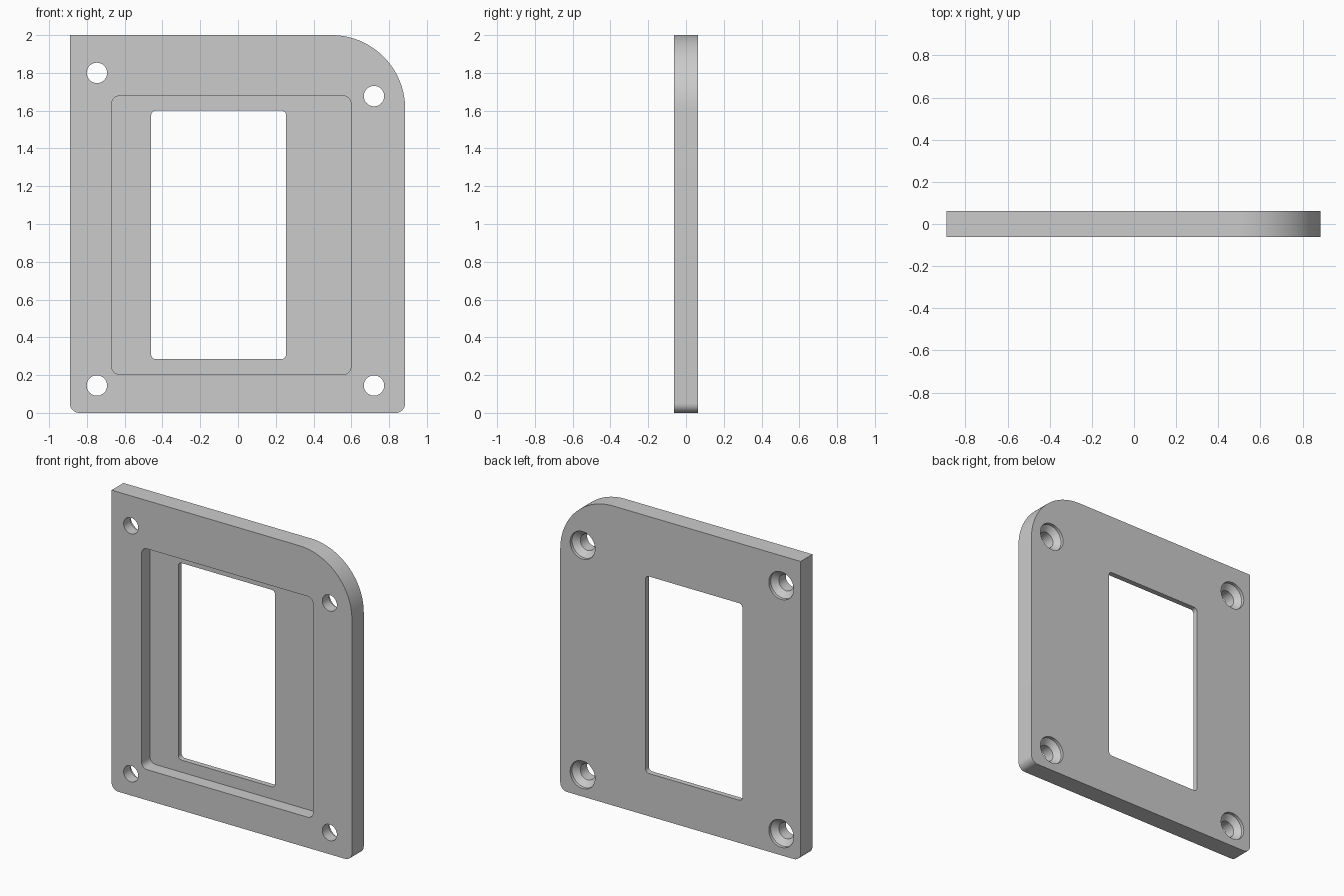
import bpy
import bmesh
from math import sin, cos, pi

if "Cube" in bpy.data.objects:
    bpy.data.objects.remove(bpy.data.objects["Cube"])

FRONT, BACK = -0.0625, 0.0625


def make_material(name, value):
    mat = bpy.data.materials.new(name)
    mat.use_nodes = True
    colour = (value, value, value, 1)
    mat.diffuse_color = colour
    mat.node_tree.nodes["Principled BSDF"].inputs["Base Color"].default_value = colour
    return mat


grey = make_material("plain grey", 0.6)


def make_object(name, bm):
    bmesh.ops.recalc_face_normals(bm, faces=bm.faces)
    mesh = bpy.data.meshes.new(name)
    bm.to_mesh(mesh)
    bm.free()
    mesh.materials.append(grey)
    obj = bpy.data.objects.new(name, mesh)
    bpy.context.collection.objects.link(obj)
    return obj


def rounded_slab(name, x0, x1, z0, z1, radii, y0, y1):
    """Upright slab; radii run bottom right, bottom left, top left, top right."""
    corners = [(x0, z0, 1, 1), (x1, z0, -1, 1), (x1, z1, -1, -1), (x0, z1, 1, -1)]
    outline = []
    for i, ((x, z, sx, sz), r) in enumerate(zip(corners, radii)):
        steps = 0 if r == 0 else (32 if r > 0.2 else 10)
        for k in range(steps + 1):
            a = pi + i * pi / 2 + (k / steps if steps else 0) * pi / 2
            outline.append((x + r * (sx + cos(a)), z + r * (sz + sin(a))))
    bm = bmesh.new()
    face = bm.faces.new([bm.verts.new((x, y0, z)) for x, z in outline])
    swept = bmesh.ops.extrude_face_region(bm, geom=[face])["geom"]
    verts = [g for g in swept if isinstance(g, bmesh.types.BMVert)]
    bmesh.ops.translate(bm, verts=verts, vec=(0, y1 - y0, 0))
    return make_object(name, bm)


def lathe_cutter(name, x, z, profile, sides=40):
    """Stack of rings (radius, y) joined into a closed solid along y."""
    bm = bmesh.new()
    rings = []
    for r, y in profile:
        angles = [2 * pi * k / sides for k in range(sides)]
        rings.append([bm.verts.new((x + r * cos(a), y, z + r * sin(a))) for a in angles])
    for lower, upper in zip(rings, rings[1:]):
        for k in range(sides):
            n = (k + 1) % sides
            bm.faces.new((lower[k], lower[n], upper[n], upper[k]))
    bm.faces.new(rings[0])
    bm.faces.new(rings[-1])
    return make_object(name, bm)


# Main plate with one large rounded corner
plate = rounded_slab("cover_plate", -0.89, 0.885, 0, 2, (0.05, 0.05, 0.39, 0), FRONT, BACK)

# Shallow front pocket and the window through its floor
cutters = [
    rounded_slab("pocket_cutter", -0.668, 0.598, 0.204, 1.678, [0.04] * 4, FRONT - 0.1, 0.027),
    rounded_slab("window_cutter", -0.46, 0.255, 0.285, 1.6, [0.025] * 4, -0.2, 0.2),
]

# Screw holes, sunk from the back
screw_profile = [(0.054, -0.2), (0.054, 0.01), (0.092, 0.042), (0.092, 0.2)]
for x, z in [(-0.747, 1.8), (0.72, 1.677), (-0.747, 0.145), (0.72, 0.145)]:
    cutters.append(lathe_cutter("screw_hole_cutter", x, z, screw_profile))

# Cut the openings, then keep the cutters out of sight
bpy.context.view_layer.objects.active = plate
for cutter in cutters:
    mod = plate.modifiers.new(cutter.name, "BOOLEAN")
    mod.operation = "DIFFERENCE"
    mod.solver = "EXACT"
    mod.object = cutter
    bpy.ops.object.modifier_apply(modifier=mod.name)
for cutter in cutters:
    bpy.data.objects.remove(cutter)

# Smooth curved walls, crisp edges
bpy.ops.object.select_all(action="DESELECT")
plate.select_set(True)
bpy.ops.object.shade_smooth_by_angle(angle=0.5)
